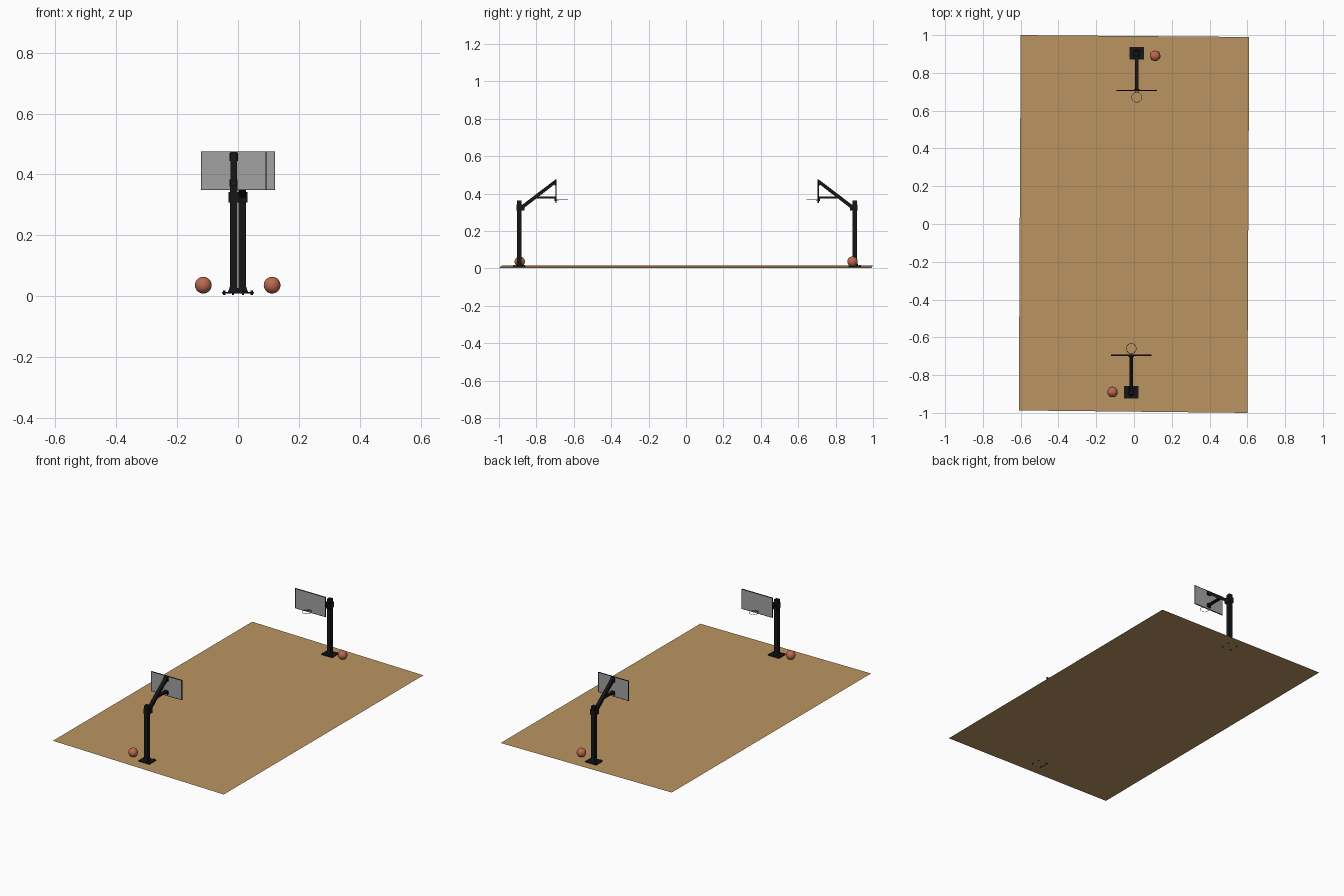
import bpy, bmesh, math
from mathutils import Matrix, Vector

if "Cube" in bpy.data.objects:
    bpy.data.objects.remove(bpy.data.objects["Cube"])


def material(name, rgb):
    m = bpy.data.materials.new(name)
    m.diffuse_color = (*rgb, 1)
    m.use_nodes = True
    m.node_tree.nodes["Principled BSDF"].inputs["Base Color"].default_value = m.diffuse_color
    return m


WOOD = material("court_wood", (0.50, 0.30, 0.12))
BLACK = material("black_metal", (0.008, 0.008, 0.008))
GREY = material("board_grey", (0.37, 0.36, 0.36))
ORANGE = material("ball_orange", (0.50, 0.14, 0.08))
RIM = material("rim_orange", (0.45, 0.16, 0.08))


def finish(name, bm, mat, world, smooth=False):
    me = bpy.data.meshes.new(name)
    bm.transform(world)
    bm.to_mesh(me)
    bm.free()
    me.materials.append(mat)
    for p in me.polygons:
        p.use_smooth = smooth
    ob = bpy.data.objects.new(name, me)
    bpy.context.collection.objects.link(ob)
    return ob


def box(name, loc, size, mat, world, rot_x=0.0):
    bm = bmesh.new()
    bmesh.ops.create_cube(bm, size=1, matrix=Matrix.Translation(loc)
                          @ Matrix.Rotation(rot_x, 4, 'X') @ Matrix.Diagonal((*size, 1)))
    return finish(name, bm, mat, world)


def cylinder(name, loc, radius, depth, mat, world, sides=8):
    bm = bmesh.new()
    bmesh.ops.create_cone(bm, cap_ends=True, segments=sides, radius1=radius, radius2=radius,
                          depth=depth, matrix=Matrix.Translation(loc))
    return finish(name, bm, mat, world)


def prism(name, profile, width, mat, world):
    """Extrude a (y, z) profile along x, centred."""
    bm = bmesh.new()
    f = bm.faces.new([bm.verts.new((-width / 2, y, z)) for y, z in profile])
    r = bmesh.ops.extrude_face_region(bm, geom=[f])
    bmesh.ops.translate(bm, vec=(width, 0, 0),
                        verts=[v for v in r["geom"] if isinstance(v, bmesh.types.BMVert)])
    bmesh.ops.recalc_face_normals(bm, faces=bm.faces)
    return finish(name, bm, mat, world)


def ring(name, centre, major, minor, mat, world, n=32, m=6):
    bm = bmesh.new()
    rows = []
    for i in range(n):
        a = 2 * math.pi * i / n
        row = []
        for j in range(m):
            b = 2 * math.pi * j / m
            r = major + minor * math.cos(b)
            row.append(bm.verts.new(Vector(centre) + Vector(
                (r * math.cos(a), r * math.sin(a), minor * math.sin(b)))))
        rows.append(row)
    for i in range(n):
        for j in range(m):
            p, q = rows[i], rows[(i + 1) % n]
            bm.faces.new((p[j], q[j], q[(j + 1) % m], p[(j + 1) % m]))
    return finish(name, bm, mat, world, True)


# Court: one thin sheet, very slightly tilted and turned
bm = bmesh.new()
corners = [(-0.61, -0.987), (0.6, -1.0), (0.61, 0.99), (-0.6, 1.0)]
bm.faces.new([bm.verts.new((x, y, 0.0075 - 0.0105 * x)) for x, y in corners])
finish("court_floor", bm, WOOD, Matrix.Identity(4))


def hoop(tag, x, y, angle):
    """Post at the local origin, backboard towards local +y."""
    w = Matrix.Translation((x, y, 0)) @ Matrix.Rotation(angle, 4, 'Z')

    # Base plate, bolts and gussets
    box(tag + "_base_plate", (0, 0, 0.011), (0.077, 0.066, 0.006), BLACK, w)
    for sx in (-1, 1):
        for sy in (-1, 1):
            cylinder(tag + "_bolt", (sx * 0.031, sy * 0.026, 0.0115), 0.004, 0.015, BLACK, w)
    for k in range(4):
        turn = w @ Matrix.Rotation(k * math.pi / 2, 4, 'Z')
        prism(tag + "_gusset", [(0.011, 0.012), (0.019, 0.012), (0.011, 0.035)], 0.02, BLACK, turn)

    # Post with clamp
    box(tag + "_post", (0, 0, 0.1875), (0.025, 0.025, 0.351), BLACK, w)
    box(tag + "_clamp", (0, 0.006, 0.325), (0.034, 0.042, 0.034), BLACK, w)

    # Slanted arm and short strut holding the board
    prism(tag + "_arm", [(0.0, 0.303), (0.192, 0.452), (0.192, 0.474), (0.0, 0.328)], 0.021, BLACK, w)
    box(tag + "_arm_mount", (0, 0.19, 0.457), (0.028, 0.006, 0.027), BLACK, w)
    box(tag + "_strut", (0, 0.143, 0.378), (0.018, 0.1, 0.01), BLACK, w)
    box(tag + "_strut_mount", (0, 0.19, 0.372), (0.026, 0.006, 0.024), BLACK, w)

    # Backboard with thin frame
    box(tag + "_backboard", (0, 0.196, 0.412), (0.212, 0.004, 0.122), GREY, w)
    for s in (-1, 1):
        box(tag + "_frame_side", (s * 0.1065, 0.196, 0.412), (0.002, 0.006, 0.126), BLACK, w)
        box(tag + "_frame_edge", (0, 0.196, 0.412 + s * 0.062), (0.213, 0.006, 0.002), BLACK, w)

    # Rim and bracket
    box(tag + "_rim_bracket", (0, 0.203, 0.365), (0.018, 0.012, 0.005), RIM, w)
    ring(tag + "_rim", (0, 0.232, 0.366), 0.0265, 0.0013, RIM, w)


hoop("front", -0.0145, -0.891, 0)
hoop("back", 0.0145, 0.903, math.pi)

# Balls beside each post
for tag, loc in (("front", (-0.114, -0.889, 0.036)), ("back", (0.112, 0.89, 0.036))):
    bm = bmesh.new()
    bmesh.ops.create_uvsphere(bm, u_segments=32, v_segments=16, radius=0.0275)
    finish(tag + "_ball", bm, ORANGE, Matrix.Translation(loc), True)
